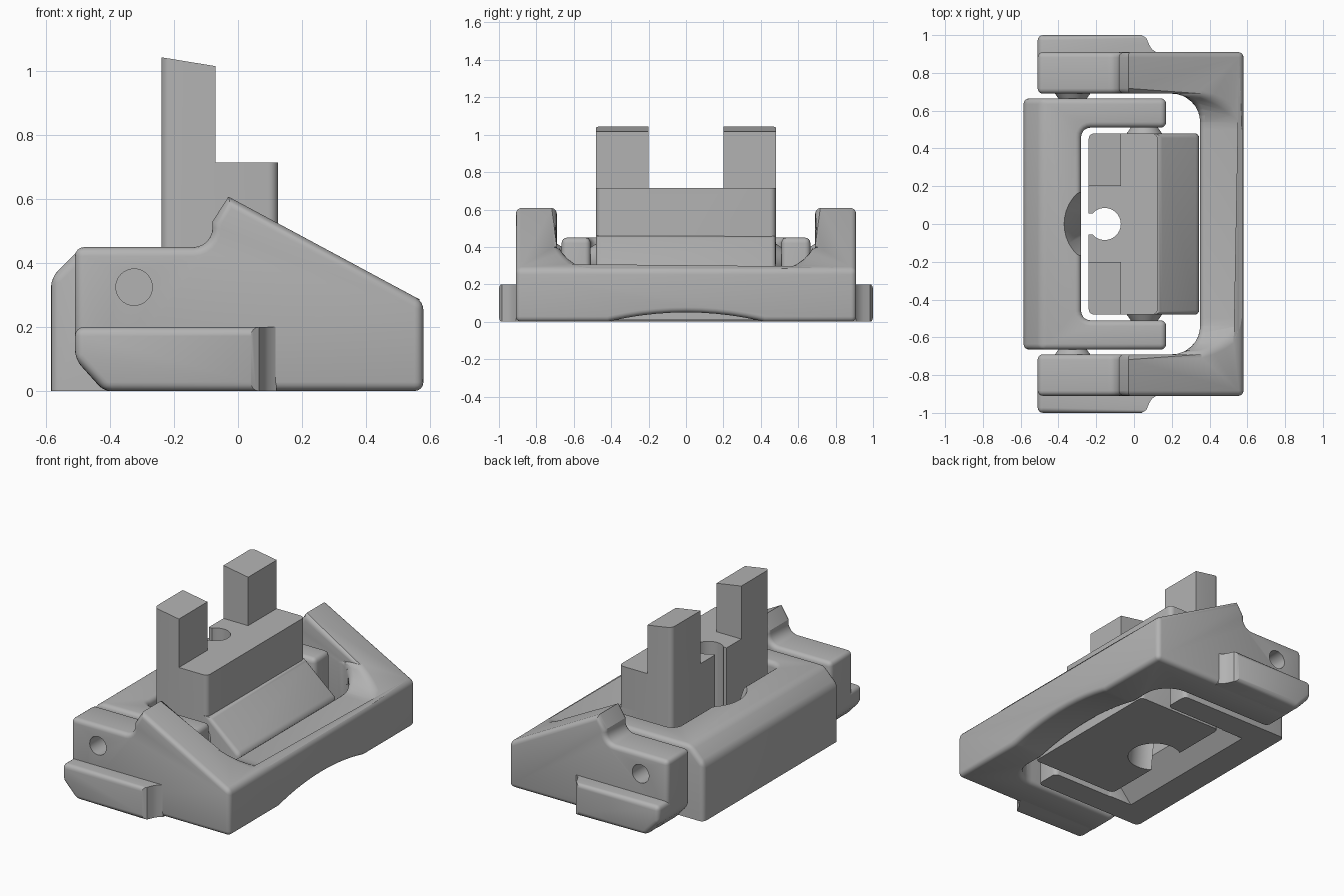
import bpy, bmesh, math
from mathutils import Matrix, Vector

if "Cube" in bpy.data.objects:
    bpy.data.objects.remove(bpy.data.objects["Cube"])

grey = bpy.data.materials.new("grey")
grey.diffuse_color = (0.45, 0.45, 0.45, 1)
grey.use_nodes = True
grey.node_tree.nodes["Principled BSDF"].inputs["Base Color"].default_value = grey.diffuse_color

# maps a 2D profile point plus a depth to x, y, z
AXES = {'x': lambda a, b, d: (d, a, b),
        'y': lambda a, b, d: (a, d, b),
        'z': lambda a, b, d: (a, b, d)}


def finish(bm, name):
    bmesh.ops.recalc_face_normals(bm, faces=bm.faces)
    me = bpy.data.meshes.new(name)
    bm.to_mesh(me)
    bm.free()
    me.materials.append(grey)
    ob = bpy.data.objects.new(name, me)
    bpy.context.collection.objects.link(ob)
    return ob


def prism(name, pts, axis, lo, hi):
    bm = bmesh.new()
    face = bm.faces.new([bm.verts.new(AXES[axis](a, b, lo)) for a, b in pts])
    ext = bmesh.ops.extrude_face_region(bm, geom=[face])
    step = Vector(AXES[axis](0, 0, hi - lo))
    bmesh.ops.translate(bm, vec=step, verts=[v for v in ext['geom'] if isinstance(v, bmesh.types.BMVert)])
    return finish(bm, name)


def cone(name, loc, r1, r2, depth, axis='z', seg=40):
    bm = bmesh.new()
    rot = Matrix.Rotation(math.pi / 2, 4, 'X') if axis == 'y' else Matrix()
    bmesh.ops.create_cone(bm, cap_ends=True, segments=seg, radius1=r1, radius2=r2,
                          depth=depth, matrix=Matrix.Translation(loc) @ rot)
    return finish(bm, name)


def rect(a0, a1, b0, b1):
    return [(a0, b0), (a1, b0), (a1, b1), (a0, b1)]


def arc(ca, cb, r, start, end, n=8):
    return [(ca + r * math.cos(math.radians(start + (end - start) * i / n)),
             cb + r * math.sin(math.radians(start + (end - start) * i / n))) for i in range(n + 1)]


def cut(ob, *cutters):
    for c in cutters:
        m = ob.modifiers.new("cut", 'BOOLEAN')
        m.operation, m.solver, m.object = 'DIFFERENCE', 'EXACT', c
        bpy.context.view_layer.objects.active = ob
        bpy.ops.object.modifier_apply(modifier=m.name)
        bpy.data.objects.remove(c)


def soften(ob, width, keep=lambda e: True):
    """Round the convex sharp edges that pass the rule."""
    bm = bmesh.new()
    bm.from_mesh(ob.data)
    bmesh.ops.remove_doubles(bm, verts=bm.verts, dist=1e-4)
    bmesh.ops.dissolve_limit(bm, angle_limit=0.005, verts=bm.verts, edges=bm.edges)
    edges = [e for e in bm.edges if e.is_manifold and e.is_convex
             and e.calc_face_angle(0) > math.radians(38) and keep(e)]
    bmesh.ops.bevel(bm, geom=edges, offset=width, segments=4, profile=0.5,
                    affect='EDGES', clamp_overlap=False)
    bm.to_mesh(ob.data)
    bm.free()


def mid(e):
    return (e.verts[0].co + e.verts[1].co) / 2


# outer frame: side profile, opened up by a plan cavity and a lowered cross bar
frame = prism("outer_frame",
              [(-.51, .10), (-.42, 0), (.58, 0), (.58, .28), (-.03, .608), (-.08, .53)]
              + arc(-.14, .51, .06, 0, -90, 6) + [(-.51, .45)], 'y', -.91, .91)
cavity = [(-1, -.69)] + arc(.20, -.54, .15, -90, 0) + arc(.20, .54, .15, 0, 90) + [(-1, .69)]
saddle = [(-.69, 1), (-.69, .40)] + arc(-.50, .485, .2, 205, 270, 6) \
    + arc(.50, .485, .2, 270, 335, 6) + [(.69, .40), (.69, 1)]
hollow = arc(0, -1.74, 1.79, 14, 166, 60)
cut(frame, prism("cavity", cavity, 'z', -1, 2),
    prism("saddle", saddle, 'x', -1, 1),
    prism("hollow", hollow, 'x', .3, 1))
soften(frame, .028, lambda e: mid(e).z < .55 or abs(e.verts[0].co.y - e.verts[1].co.y) < .05)

# side flanges and pivot holes
for s, side in ((-1, "front"), (1, "back")):
    plan = [(-.51, .87), (-.51, 1), (.04, 1), (.065, .985), (.08, .95), (.095, .925), (.12, .908), (.12, .87)]
    fl = prism(side + "_flange", [(x, s * y) for x, y in plan], 'z', 0, .2)
    cut(fl, prism("corner", [(-.53, .122), (-.40, -.02), (-.6, -.02), (-.6, .122)], 'y', -2, 2))
    soften(fl, .028, lambda e: abs(mid(e).y) > .9 and mid(e).x < .05)
    cut(frame, cone("pivot_hole", (-.325, s * .88, .325), .057, .057, .2, 'y'))
    # pivot bosses between the nested parts
    w, n = (.10, .065) if s > 0 else (.065, .10)
    cone(side + "_outer_boss", (-.325, s * .675, .325), w, n, .05, 'y')
    cone(side + "_inner_boss", (.055, s * .495, .325), n, w, .05, 'y')

# inner yoke: U plan with chamfered outer top edge and undercut bar
yoke = prism("inner_yoke",
             [(-.585, -.665), (.17, -.665), (.17, -.51)] + arc(-.23, -.46, .05, 270, 180, 5)
             + arc(-.23, .46, .05, 180, 90, 5) + [(.17, .51), (.17, .665), (-.585, .665)], 'z', 0, .45)
cut(yoke, prism("top_chamfer", [(-.60, .34), (-.48, .46), (-.6, .6), (-.7, .4)], 'y', -1, 1))
soften(yoke, .03, lambda e: mid(e).z > .01)
cut(yoke, prism("undercut", [(-.40, -.05), (-.40, .0), (-.26, .16), (-.2, .16), (-.2, -.05)], 'y', -.505, .505),
    cone("bowl", (-.145, 0, .34), .11, .23, .24))

# centre block: rounded plan column stepped down to leave two posts
block = prism("centre_block",
              arc(-.21, -.45, .03, 180, 270, 5) + arc(.095, -.45, .03, 270, 360, 5)
              + arc(.095, .45, .03, 0, 90, 5) + arc(-.21, .45, .03, 90, 180, 5), 'z', .01, 1.2)
cut(block,
    prism("step", rect(-.07, 1, .715, 2), 'y', -1, 1),
    prism("slant", [(-.5, 1.0865), (.2, .972), (.2, 2), (-.5, 2)], 'y', -1, 1),
    prism("between_posts", rect(-.2, .2, .715, 2), 'x', -1, 1))

# sloped wedge on the block
wedge = prism("block_wedge", [(.0, .01), (.345, .01), (.345, .28), (.13, .462), (0, .462)], 'y', -.48, .48)
soften(wedge, .025, lambda e: mid(e).x > .1 and mid(e).z > .03)

# bore with a slot to the rear face and a wider mouth below
cut(block, cone("bore", (-.155, 0, .5), .085, .085, 2),
    prism("slot", rect(-.4, -.2, -.056, .056), 'z', -.1, 1),
    cone("mouth", (-.155, 0, .1), .16, .13, .3))
cut(wedge, cone("mouth", (-.155, 0, .1), .16, .13, .3))

for ob in bpy.data.objects:
    bpy.ops.object.select_all(action='DESELECT')
    ob.select_set(True)
    bpy.context.view_layer.objects.active = ob
    bpy.ops.object.shade_smooth_by_angle(angle=math.radians(32))
